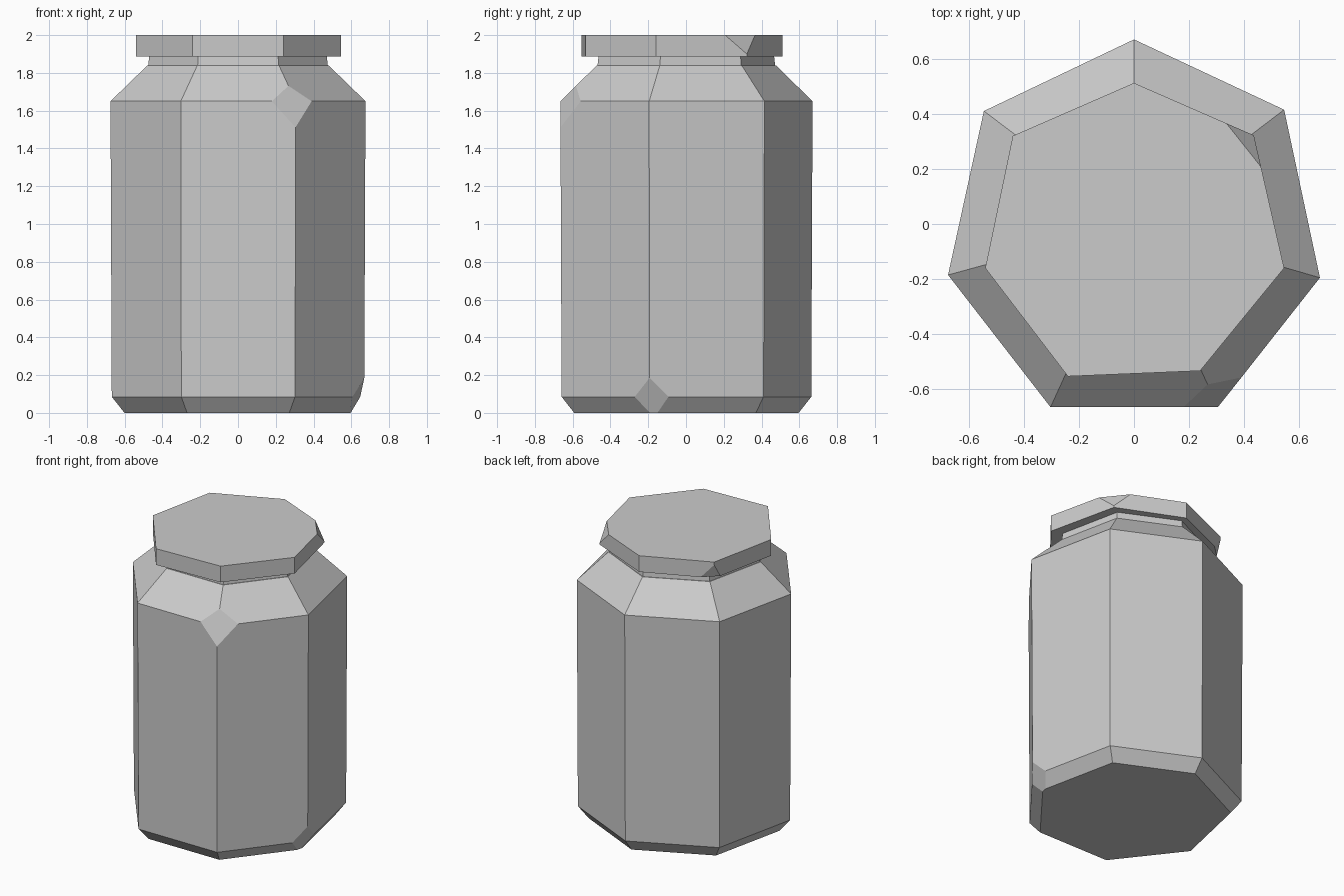
import bpy, bmesh
from mathutils import Vector

cube = bpy.data.objects.get("Cube")
if cube:
    bpy.data.objects.remove(cube, do_unlink=True)

grey = bpy.data.materials.new("plain grey")
grey.use_nodes = True
colour = (0.6, 0.6, 0.6, 1)
grey.diffuse_color = colour
grey.node_tree.nodes["Principled BSDF"].inputs["Base Color"].default_value = colour

# Seven-sided outlines, anticlockwise from the back corner
jar_outline = [(0, .67), (-.545, .41), (-.675, -.185), (-.303, -.665),
               (.305, -.665), (.675, -.195), (.545, .415)]
lid_outline = [(0, .512), (-.44, .32), (-.54, -.16), (-.24, -.553),
               (.24, -.533), (.545, -.16), (.435, .322)]


def chip(bm, points):
    """Slice off the corner outside the plane through three points."""
    a, b, c = map(Vector, points)
    normal = (b - a).cross(c - a).normalized()
    middle = sum((v.co for v in bm.verts), Vector()) / len(bm.verts)
    if normal.dot(middle - a) > 0:
        normal.negate()
    bmesh.ops.bisect_plane(bm, geom=bm.verts[:] + bm.edges[:] + bm.faces[:],
                           plane_co=a, plane_no=normal, clear_outer=True, dist=1e-5)
    rim = [e for e in bm.edges if e.is_boundary]
    bmesh.ops.holes_fill(bm, edges=rim, sides=0)


def stack(name, outline, levels, chips=()):
    """Solid through scaled copies of an outline; levels are (height, scale)."""
    bm = bmesh.new()
    rings = [[bm.verts.new((x * s, y * s, z)) for x, y in outline] for z, s in levels]
    n = len(outline)
    for low, high in zip(rings, rings[1:]):
        for i in range(n):
            j = (i + 1) % n
            bm.faces.new((low[i], low[j], high[j], high[i]))
    bm.faces.new(rings[0][::-1])
    bm.faces.new(rings[-1])
    for points in chips:
        chip(bm, points)
    bmesh.ops.recalc_face_normals(bm, faces=bm.faces[:])
    mesh = bpy.data.meshes.new(name)
    bm.to_mesh(mesh)
    bm.free()
    mesh.materials.append(grey)
    obj = bpy.data.objects.new(name, mesh)
    bpy.context.collection.objects.link(obj)
    return obj


# Body with bevelled foot, sloping shoulder and two chipped corners
stack("jar_body", jar_outline, [(0, .89), (.085, .99), (1.65, 1), (1.84, .71)],
      [((.305, -.665, 1.51), (.17, -.665, 1.66), (.395, -.55, 1.66)),
       ((.675, -.195, .2), (.6, -.29, .08), (.65, -.07, .08))])

# Short neck under the lid
stack("jar_neck", jar_outline, [(1.835, .705), (1.895, .695)])

# Lid with one chip on its upper edge and one on its lower edge
stack("lid", lid_outline, [(1.888, 1), (2, 1)],
      [((.435, .322, 1.9), (.335, .366, 2), (.459, .21, 2)),
       ((-.44, .32, 1.98), (-.36, .355, 1.888), (-.45, .27, 1.888))])
